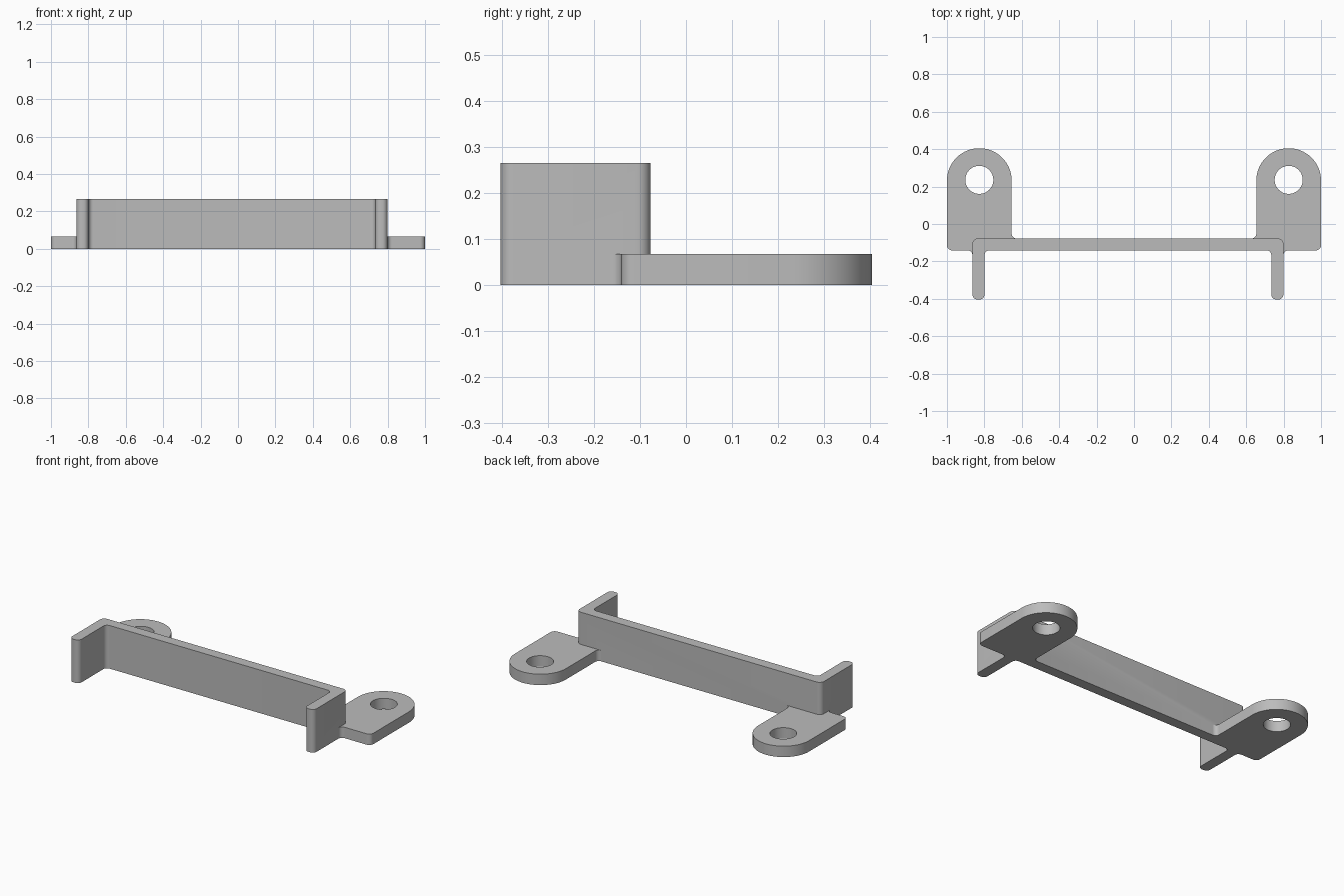
import bpy, bmesh, math
from mathutils import Vector

cube = bpy.data.objects.get("Cube")
if cube:
    bpy.data.objects.remove(cube, do_unlink=True)

grey = bpy.data.materials.new("plain grey")
grey.use_nodes = True
grey.diffuse_color = (0.5, 0.5, 0.5, 1)
grey.node_tree.nodes["Principled BSDF"].inputs["Base Color"].default_value = (0.5, 0.5, 0.5, 1)


def rounded(corners):
    """Outline from (x, y, radius) right-angled corners."""
    out = []
    for i, (x, y, r) in enumerate(corners):
        p = Vector((x, y))
        u = (Vector(corners[i - 1][:2]) - p).normalized()
        v = (Vector(corners[(i + 1) % len(corners)][:2]) - p).normalized()
        steps = 24 if r > 0.1 else 8
        arc = [p]
        if r:
            angles = [math.pi / 2 * k / steps for k in range(steps + 1)]
            arc = [p + r * (u + v - v * math.cos(a) - u * math.sin(a)) for a in angles]
        for q in arc:
            if not out or (q - out[-1]).length > 1e-4:
                out.append(q)
    return out


def extrude(name, outline, z0, z1):
    bm = bmesh.new()
    face = bm.faces.new([bm.verts.new((p.x, p.y, z0)) for p in outline])
    top = bmesh.ops.extrude_face_region(bm, geom=[face])["geom"]
    bmesh.ops.translate(bm, vec=(0, 0, z1 - z0),
                        verts=[g for g in top if isinstance(g, bmesh.types.BMVert)])
    bmesh.ops.recalc_face_normals(bm, faces=bm.faces)
    mesh = bpy.data.meshes.new(name)
    bm.to_mesh(mesh)
    bm.free()
    mesh.materials.append(grey)
    obj = bpy.data.objects.new(name, mesh)
    bpy.context.collection.objects.link(obj)
    return obj


def combine(target, tool, operation):
    bpy.context.view_layer.objects.active = target
    mod = target.modifiers.new(operation.lower(), "BOOLEAN")
    mod.operation, mod.solver, mod.object = operation, "EXACT", tool
    bpy.ops.object.modifier_apply(modifier=mod.name)
    bpy.data.objects.remove(tool, do_unlink=True)


HEIGHT, TAB = 0.265, 0.067
BACK, WEB, TIP = -0.077, -0.141, -0.404
LEFT, RIGHT, LEG = 0.799, -0.864, 0.065
R, MID, HOLE_Y = 0.173, 0.827, 0.236

# Channel: long web with two legs reaching forward
channel = extrude("channel_bracket", rounded([
    (RIGHT, BACK, 0.03), (RIGHT, TIP, 0.028), (RIGHT + LEG, TIP, 0.028),
    (RIGHT + LEG, WEB, 0.025), (LEFT - LEG, WEB, 0.025), (LEFT - LEG, TIP, 0.028),
    (LEFT, TIP, 0.028), (LEFT, BACK, 0.03)]), 0, HEIGHT)

# Mounting tabs: round-ended plates with a bolt hole, filleted into the channel
for side, leg in ((1, LEFT), (-1, -RIGHT)):
    inner, outer, f = MID - R, MID + R, 0.025
    corners = [
        (inner - f, WEB + 0.03, 0), (inner - f, BACK, 0), (inner, BACK, f),
        (inner, HOLE_Y + R - 0.004, R), (outer, HOLE_Y + R - 0.004, R),
        (outer, WEB, 0.028), (leg, WEB, f), (leg, WEB - f, 0),
        (leg - 0.03, WEB - f, 0), (leg - 0.03, WEB + 0.03, 0)]
    tab = extrude("mounting_tab", rounded([(side * x, y, r) for x, y, r in corners]), 0, TAB)
    circle = [Vector((side * MID + 0.075 * math.cos(a), HOLE_Y + 0.075 * math.sin(a)))
              for a in (math.tau * k / 48 for k in range(48))]
    hole = extrude("hole_cutter", circle, -0.1, 0.2)
    hole.hide_render = True
    combine(tab, hole, "DIFFERENCE")
    combine(channel, tab, "UNION")

# Smooth the rounded corners, keep the edges sharp
bpy.ops.object.select_all(action="DESELECT")
channel.select_set(True)
bpy.context.view_layer.objects.active = channel
bpy.ops.object.shade_smooth_by_angle(angle=math.radians(30))
